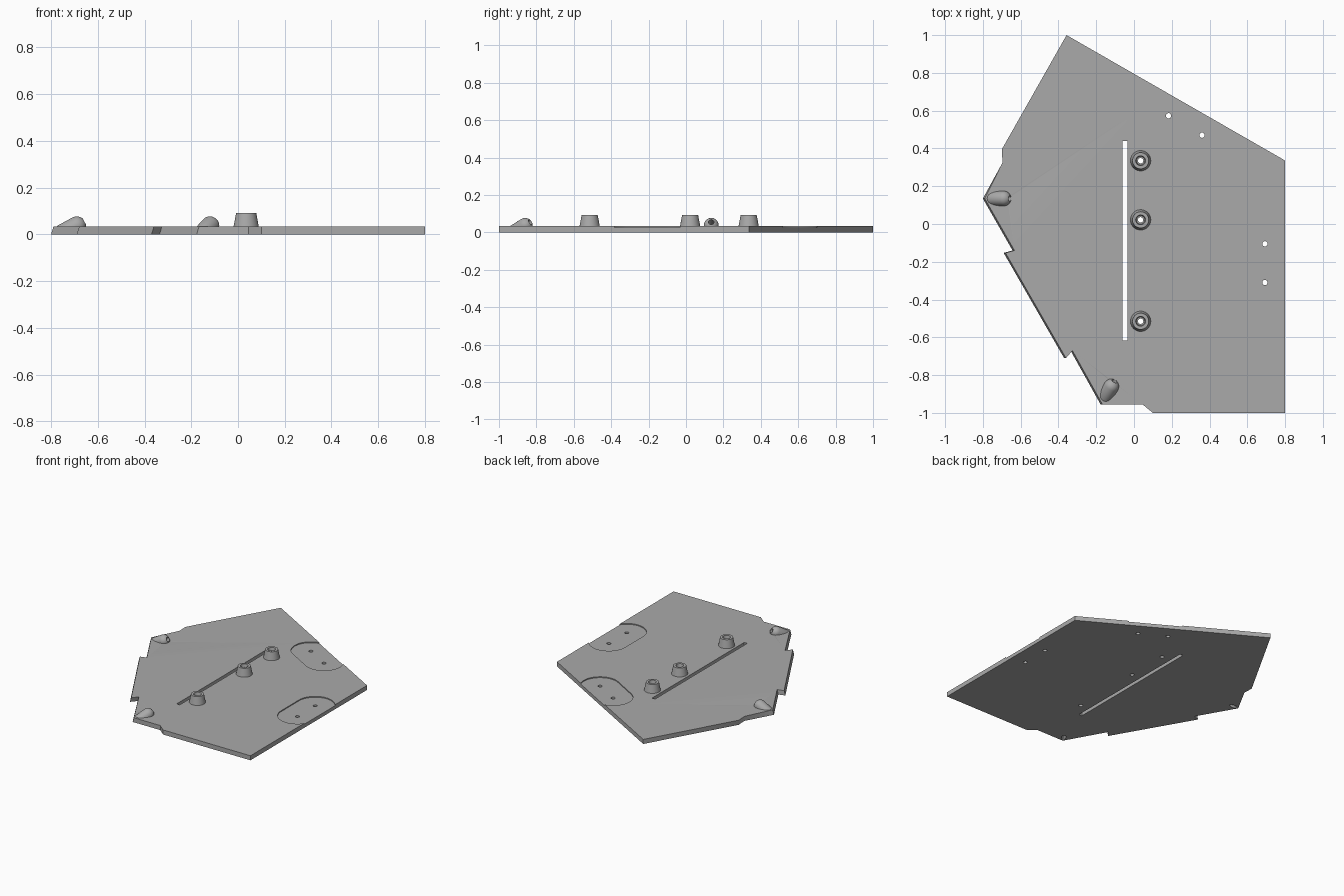
import bpy, bmesh, math
from mathutils import Vector, Matrix

if "Cube" in bpy.data.objects:
    bpy.data.objects.remove(bpy.data.objects["Cube"], do_unlink=True)

THICK = 0.033
HOLE_R = 0.014

grey = bpy.data.materials.new("plain grey")
grey.use_nodes = True
grey.diffuse_color = (0.4, 0.4, 0.4, 1)
grey.node_tree.nodes["Principled BSDF"].inputs["Base Color"].default_value = (0.4, 0.4, 0.4, 1)


def make(name, bm):
    bmesh.ops.recalc_face_normals(bm, faces=bm.faces)
    mesh = bpy.data.meshes.new(name)
    bm.to_mesh(mesh)
    bm.free()
    mesh.materials.append(grey)
    obj = bpy.data.objects.new(name, mesh)
    bpy.context.collection.objects.link(obj)
    return obj


def activate(obj):
    bpy.ops.object.select_all(action='DESELECT')
    obj.select_set(True)
    bpy.context.view_layer.objects.active = obj


def cut(obj, cutter):
    """Subtract the cutter from obj and discard it."""
    cutter.hide_render = True
    mod = obj.modifiers.new("cut", 'BOOLEAN')
    mod.operation = 'DIFFERENCE'
    mod.solver = 'EXACT'
    mod.object = cutter
    activate(obj)
    bpy.ops.object.modifier_apply(modifier=mod.name)
    bpy.data.objects.remove(cutter, do_unlink=True)


def smooth(obj):
    activate(obj)
    bpy.ops.object.shade_smooth_by_angle(angle=math.radians(35))


def rod(start, end, radius, segments=24):
    """Cylinder cutter between two points."""
    a, b = Vector(start), Vector(end)
    rot = (b - a).to_track_quat('Z', 'Y').to_matrix().to_4x4()
    bm = bmesh.new()
    bmesh.ops.create_cone(bm, cap_ends=True, segments=segments, radius1=radius, radius2=radius,
                          depth=(b - a).length, matrix=Matrix.Translation((a + b) / 2) @ rot)
    return make("cutter", bm)


def prism(points, z0, z1):
    bm = bmesh.new()
    face = bm.faces.new([bm.verts.new((x, y, z0)) for x, y in points])
    ext = bmesh.ops.extrude_face_region(bm, geom=[face])
    for v in ext["geom"]:
        if isinstance(v, bmesh.types.BMVert):
            v.co.z = z1
    return bm


# Base plate; the notched diagonal side leans inward towards the top
diagonal = [(-0.177, -0.955), (-0.336, -0.67), (-0.37, -0.71),
            (-0.69, -0.153), (-0.643, -0.14), (-0.80, 0.135)]
outline = [(-0.357, 1.0), (0.80, 0.336), (0.80, -1.0), (0.10, -1.0), (0.045, -0.955)]
outline += diagonal + [(-0.696, 0.325), (-0.70, 0.395)]
bm = prism(outline, 0, THICK)
for v in bm.verts:
    if v.co.z > 0 and any((v.co.xy - Vector(p)).length < 0.001 for p in diagonal):
        v.co.x += 0.01
plate = make("base_plate", bm)

# Long slot
cut(plate, make("cutter", prism([(-0.06, -0.617), (-0.035, -0.617), (-0.035, 0.44), (-0.06, 0.44)],
                                -0.1, 0.1)))

# Shallow pockets, each with two holes, open to the edge
for a, b in (((0.693, -0.105), (0.693, -0.31)), ((0.183, 0.573), (0.36, 0.47))):
    a, b = Vector(a), Vector(b)
    heading = math.atan2(b.y - a.y, b.x - a.x)
    stadium = []
    for centre, start in ((b, heading - math.pi / 2), (a, heading + math.pi / 2)):
        for i in range(25):
            t = start + math.pi * i / 24
            stadium.append(centre + 0.13 * Vector((math.cos(t), math.sin(t))))
    cut(plate, make("cutter", prism(stadium, THICK - 0.007, 0.1)))
    for p in (a, b):
        cut(plate, rod((p.x, p.y, -0.1), (p.x, p.y, 0.1), HOLE_R))

# Tapered posts with a counterbored hole
profile = [(0.054, THICK), (0.043, 0.092), (0.026, 0.092), (0.022, 0.07),
           (HOLE_R, 0.07), (HOLE_R, THICK)]
for name, y in (("back", 0.335), ("middle", 0.022), ("front", -0.515)):
    cut(plate, rod((0.035, y, -0.1), (0.035, y, 0.1), HOLE_R, 40))
    bm = bmesh.new()
    verts = [bm.verts.new((r, 0, z)) for r, z in profile]
    edges = [bm.edges.new(pair) for pair in zip(verts, verts[1:] + verts[:1])]
    bmesh.ops.spin(bm, geom=verts + edges, axis=(0, 0, 1), cent=(0, 0, 0),
                   angle=math.tau, steps=40, use_merge=True)
    bmesh.ops.remove_doubles(bm, verts=bm.verts, dist=0.0001)
    bmesh.ops.translate(bm, verts=bm.verts, vec=(0.035, y, 0))
    smooth(make(name + "_post", bm))

# Slanted round-nosed bosses at the corners, bored through the plate
TILT = math.radians(28)
for name, x, y, heading in (("side", -0.69, 0.135, 0), ("front", -0.12, -0.86, math.radians(60))):
    centre = Vector((x, y, 0.037))
    axis = Vector((math.cos(TILT) * math.cos(heading), math.cos(TILT) * math.sin(heading),
                   math.sin(TILT)))
    bm = bmesh.new()
    bmesh.ops.create_uvsphere(bm, u_segments=32, v_segments=16, radius=0.04)
    for v in bm.verts:
        if v.co.z < -0.001:
            v.co.z -= 0.065
    bm.transform(Matrix.Translation(centre) @ axis.to_track_quat('Z', 'Y').to_matrix().to_4x4())
    # trim inside the plate
    bmesh.ops.bisect_plane(bm, geom=bm.verts[:] + bm.edges[:] + bm.faces[:],
                           plane_co=(0, 0, 0.01), plane_no=(0, 0, 1), clear_inner=True)
    bmesh.ops.edgenet_fill(bm, edges=[e for e in bm.edges if e.is_boundary])
    boss = make(name + "_boss", bm)
    for target in (plate, boss):
        cut(target, rod(centre - axis * 0.13, centre + axis * 0.08, 0.015))
    smooth(boss)

smooth(plate)
